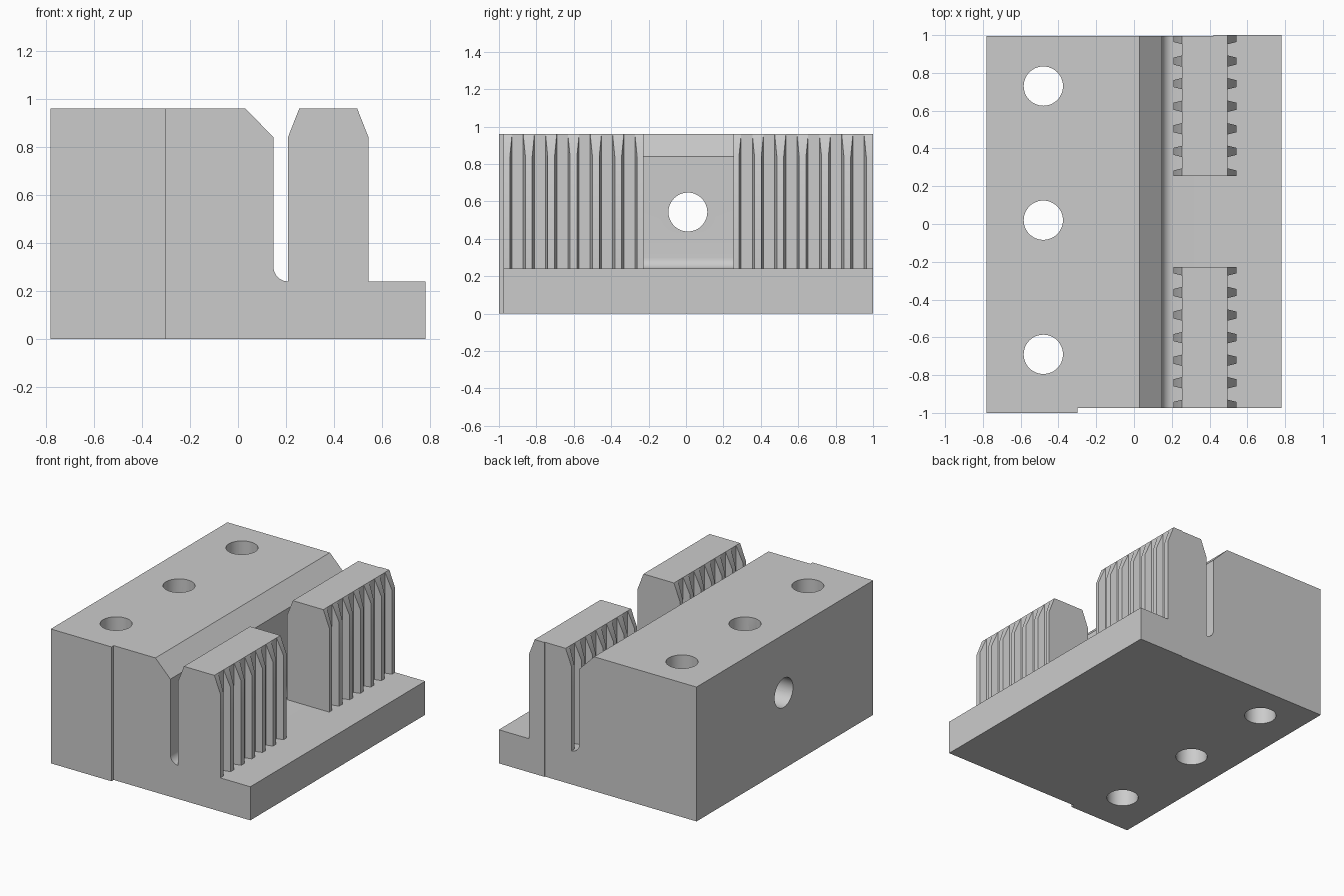
import bpy, bmesh, math
from mathutils import Matrix, Vector

old = bpy.data.objects.get("Cube")
if old:
    bpy.data.objects.remove(old, do_unlink=True)

grey = bpy.data.materials.new("plain_grey")
grey.use_nodes = True
grey.diffuse_color = (0.6, 0.6, 0.6, 1)
grey.node_tree.nodes["Principled BSDF"].inputs["Base Color"].default_value = (0.6, 0.6, 0.6, 1)


def finish(name, bm):
    bmesh.ops.recalc_face_normals(bm, faces=bm.faces)
    mesh = bpy.data.meshes.new(name)
    bm.to_mesh(mesh)
    bm.free()
    mesh.materials.append(grey)
    obj = bpy.data.objects.new(name, mesh)
    bpy.context.collection.objects.link(obj)
    return obj


def prism(name, outline, axis, low, high):
    """Extrude an outline along y (outline in x, z) or along z (outline in x, y)."""
    bm = bmesh.new()
    place = (lambda a, b: (a, low, b)) if axis == "y" else (lambda a, b: (a, b, low))
    face = bm.faces.new([bm.verts.new(place(a, b)) for a, b in outline])
    grown = bmesh.ops.extrude_face_region(bm, geom=[face])
    move = Vector((0, high - low, 0)) if axis == "y" else Vector((0, 0, high - low))
    bmesh.ops.translate(bm, vec=move, verts=[v for v in grown["geom"] if isinstance(v, bmesh.types.BMVert)])
    return finish(name, bm)


def drill(name, centre, radius, length, turn):
    bm = bmesh.new()
    bmesh.ops.create_cone(bm, cap_ends=True, segments=48, radius1=radius, radius2=radius, depth=length,
                          matrix=Matrix.Translation(centre) @ Matrix.Rotation(turn, 4, "Y"))
    return finish(name, bm)


def combine(target, tool, operation):
    """Apply an exact boolean and remove the tool."""
    mod = target.modifiers.new("combine", "BOOLEAN")
    mod.operation, mod.object, mod.solver = operation, tool, "EXACT"
    bpy.context.view_layer.objects.active = target
    bpy.ops.object.modifier_apply(modifier=mod.name)
    bpy.data.objects.remove(tool, do_unlink=True)


FRONT, BACK = -0.975, 0.995
FLOOR, TOP, SHOULDER = 0.24, 0.96, 0.84
TIP_L, ROOT_L, ROOT_R, TIP_R = 0.208, 0.255, 0.496, 0.543

# Main body: tall block, chamfer, rounded slot foot and low shelf
fillet = [(0.208 - 0.06 * math.cos(t), 0.30 - 0.06 * math.sin(t))
          for t in (math.radians(90 * i / 10) for i in range(10, -1, -1))]
block = prism("toothed_clamp_block",
              [(-0.78, 0), (0.78, 0), (0.78, FLOOR)] + fillet
              + [(0.148, SHOULDER), (0.03, TOP), (-0.78, TOP)], "y", FRONT, BACK)


def toothed_jaw(name, low, high, first_tooth):
    # Comb-shaped plan, trimmed by the chamfered side profile
    right = []
    for i in range(7):
        y = first_tooth + 0.1195 * i
        right += [(ROOT_R, y - 0.03), (TIP_R + 0.005, y - 0.017),
                  (TIP_R + 0.005, y + 0.017), (ROOT_R, y + 0.03)]
    left = [(ROOT_L + ROOT_R - x, y) for x, y in reversed(right)]
    jaw = prism(name, right + left, "z", 0.1, 1.1)
    profile = [(TIP_L, 0.15), (TIP_R, 0.15), (TIP_R, SHOULDER), (ROOT_R, TOP),
               (ROOT_L, TOP), (TIP_L, SHOULDER)]
    combine(jaw, prism("trim", profile, "y", low, high), "INTERSECT")
    return jaw


combine(block, toothed_jaw("front_jaw", FRONT, -0.228, -0.96), "UNION")
combine(block, toothed_jaw("back_jaw", 0.255, BACK, 0.265), "UNION")

# Raised strips on the front and back ends
front_pad = [(-0.78, 0), (-0.30, 0), (-0.30, TOP), (-0.78, TOP)]
combine(block, prism("front_pad", front_pad, "y", -1, FRONT + 0.02), "UNION")
back_pad = [(0.42, 0), (0.78, 0), (0.78, FLOOR), (TIP_R, FLOOR),
            (TIP_R, SHOULDER), (ROOT_R, TOP), (0.42, TOP)]
combine(block, prism("back_pad", back_pad, "y", BACK - 0.01, 1), "UNION")

# Three vertical bolt holes and one cross hole
for y in (-0.69, 0.02, 0.73):
    combine(block, drill("bolt_hole", (-0.48, y, 0.5), 0.104, 2, 0), "DIFFERENCE")
combine(block, drill("cross_hole", (-0.3, 0.01, 0.543), 0.104, 1.4, math.pi / 2), "DIFFERENCE")

# Smooth the bores and fillet, keep the edges crisp
bpy.ops.object.select_all(action="DESELECT")
block.select_set(True)
bpy.context.view_layer.objects.active = block
bpy.ops.object.shade_smooth_by_angle(angle=math.radians(30))
